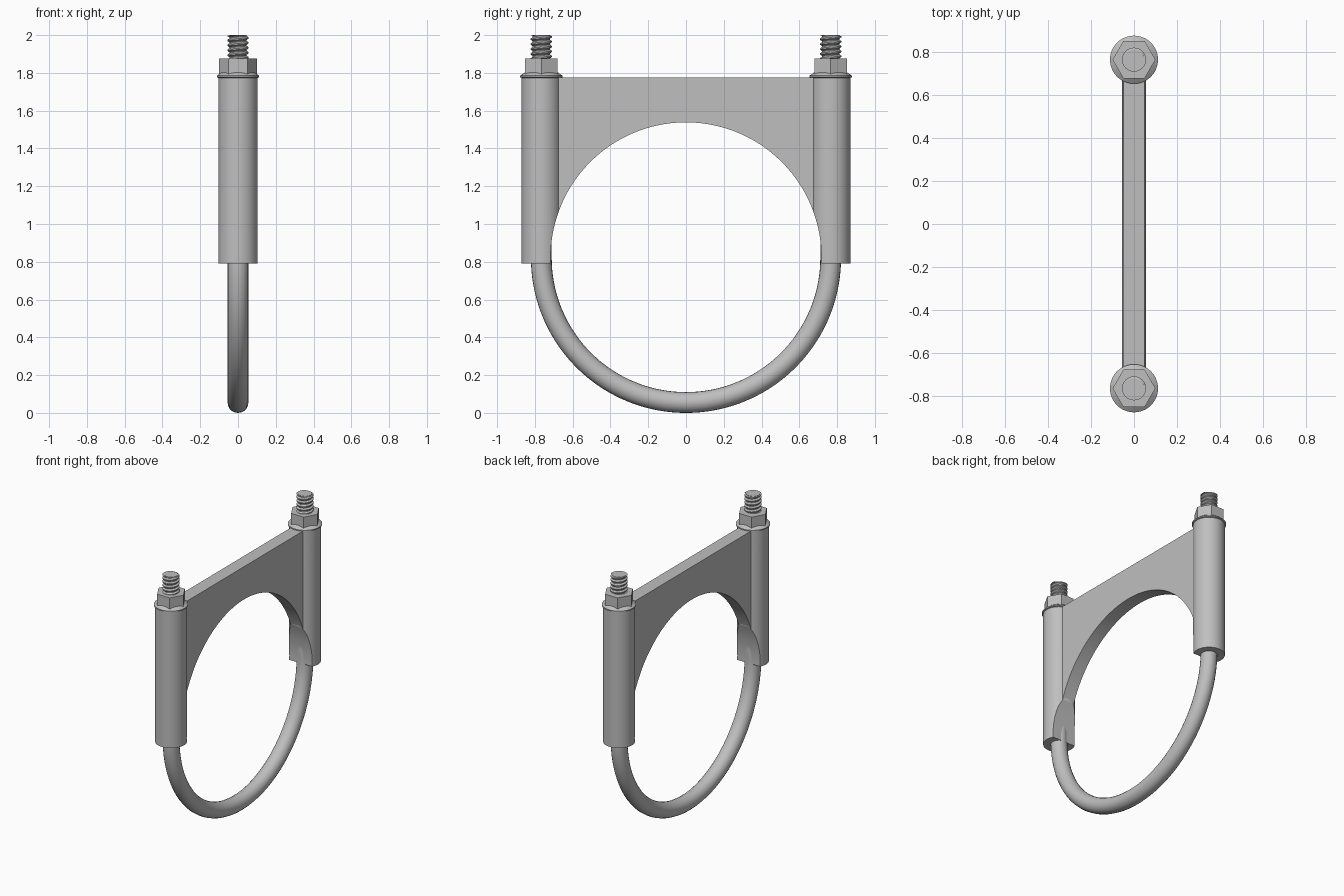
import bpy, bmesh, math

if "Cube" in bpy.data.objects:
    bpy.data.objects.remove(bpy.data.objects["Cube"])

ROD_Y, ROD_R = 0.766, 0.055      # leg spacing and rod radius
ARC_Z, BORE_R = 0.821, 0.717     # centre of the clamped pipe and its radius

steel = bpy.data.materials.new("grey steel")
steel.diffuse_color = (0.52, 0.52, 0.52, 1)
steel.use_nodes = True
steel.node_tree.nodes["Principled BSDF"].inputs["Base Color"].default_value = steel.diffuse_color


def add_object(name, bm):
    bmesh.ops.recalc_face_normals(bm, faces=bm.faces)
    mesh = bpy.data.meshes.new(name)
    bm.to_mesh(mesh)
    bm.free()
    ob = bpy.data.objects.new(name, mesh)
    bpy.context.collection.objects.link(ob)
    mesh.materials.append(steel)
    return ob


def activate(ob):
    bpy.ops.object.select_all(action='DESELECT')
    ob.select_set(True)
    bpy.context.view_layer.objects.active = ob


def smooth(ob, angle=30):
    activate(ob)
    bpy.ops.object.shade_smooth_by_angle(angle=math.radians(angle))


def lathe(name, profile, segs, y):
    """Solid of revolution about a vertical axis, capped at both ends."""
    bm = bmesh.new()
    rings = []
    for r, z in profile:
        rings.append([bm.verts.new((r * math.cos(2 * math.pi * i / segs),
                                    y + r * math.sin(2 * math.pi * i / segs), z))
                      for i in range(segs)])
    for a, b in zip(rings, rings[1:]):
        for i in range(segs):
            j = (i + 1) % segs
            bm.faces.new((a[i], a[j], b[j], b[i]))
    bm.faces.new(rings[0])
    bm.faces.new(rings[-1])
    return add_object(name, bm)


def extrude_x(name, outline, half):
    """Prism of a (y, z) outline, centred on x = 0."""
    bm = bmesh.new()
    a = [bm.verts.new((-half, y, z)) for y, z in outline]
    b = [bm.verts.new((half, y, z)) for y, z in outline]
    for i in range(len(a)):
        j = (i + 1) % len(a)
        bm.faces.new((a[i], a[j], b[j], b[i]))
    bm.faces.new(a)
    bm.faces.new(b)
    return add_object(name, bm)


def arc(radius, start, end, n):
    return [(radius * math.cos(start + (end - start) * i / n),
             ARC_Z + radius * math.sin(start + (end - start) * i / n))
            for i in range(n + 1)]


def thread(name, y, z0, z1, pitch=0.026, root=0.045, crest=0.056, n=32):
    """Helical screw thread with a narrow flat crest."""
    bm = bmesh.new()
    profile = [(root, 0), (root, 0.15), (crest, 0.45), (crest, 0.7), (root, 1.0)]
    rows = []
    for t in range(int((z1 - z0) / pitch * n) + 1):
        a = 2 * math.pi * t / n
        rows.append([bm.verts.new((r * math.cos(a), y + r * math.sin(a),
                                   min(z1, z0 + pitch * (t / n + f))))
                     for r, f in profile])
    for p, q in zip(rows, rows[1:]):
        for k in range(len(profile) - 1):
            bm.faces.new((p[k], q[k], q[k + 1], p[k + 1]))
    return add_object(name, bm)


# U-shaped rod
path = [(-ROD_Y, 1.82)] + arc(ROD_Y, math.pi, 2 * math.pi, 72) + [(ROD_Y, 1.82)]
curve = bpy.data.curves.new("u_rod", 'CURVE')
curve.dimensions = '3D'
curve.bevel_depth = ROD_R
curve.bevel_resolution = 8
curve.use_fill_caps = True
spline = curve.splines.new('POLY')
spline.points.add(len(path) - 1)
for p, (y, z) in zip(spline.points, path):
    p.co = (0, y, z, 1)
rod = bpy.data.objects.new("u_rod", curve)
bpy.context.collection.objects.link(rod)
curve.materials.append(steel)
activate(rod)
bpy.ops.object.convert(target='MESH')
smooth(bpy.context.object)

# Saddle plate with its round underside
a0 = math.acos(0.70 / BORE_R)
plate = extrude_x("saddle_plate",
                  [(-0.70, 1.775), (0.70, 1.775)] + arc(BORE_R, a0, math.pi - a0, 72), 0.048)
smooth(plate)

# Cutter in the shape of the clamped pipe
cutter = extrude_x("pipe_cutter", arc(BORE_R, 0, 2 * math.pi, 144)[:-1], 0.3)
cutter.hide_render = True

for side, label in ((-1, "left"), (1, "right")):
    y = side * ROD_Y
    # Sleeve around the leg, notched by the pipe
    sleeve = lathe(label + "_sleeve", [(0.104, 0.79), (0.104, 1.775)], 64, y)
    mod = sleeve.modifiers.new("notch", 'BOOLEAN')
    mod.operation = 'DIFFERENCE'
    mod.solver = 'EXACT'
    mod.object = cutter
    activate(sleeve)
    bpy.ops.object.modifier_apply(modifier=mod.name)
    smooth(sleeve)
    # Flange and hexagonal nut
    flange = lathe(label + "_nut_flange",
                   [(0.103, 1.773), (0.112, 1.777), (0.112, 1.785), (0.08, 1.808)], 48, y)
    smooth(flange)
    lathe(label + "_nut", [(0.1, 1.783), (0.1, 1.875)], 6, y)
    # Threaded end
    core = lathe(label + "_thread_core", [(0.0455, 1.8), (0.0455, 2.0)], 32, y)
    smooth(core)
    smooth(thread(label + "_thread", y, 1.84, 1.998), 25)

bpy.data.objects.remove(cutter)
